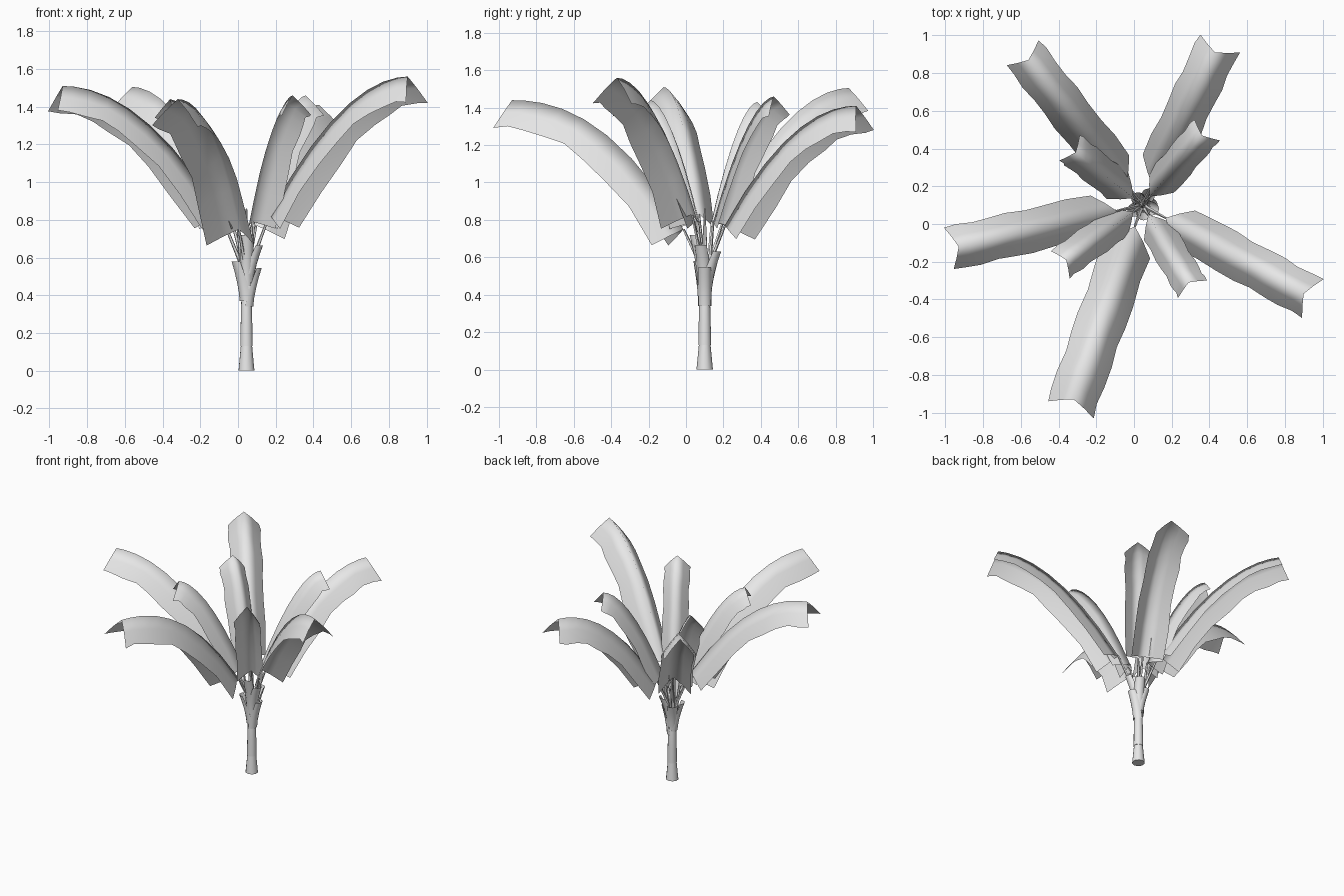
import bpy, math
from mathutils import Vector

if "Cube" in bpy.data.objects:
    bpy.data.objects.remove(bpy.data.objects["Cube"])

grey = bpy.data.materials.new("plain grey")
grey.diffuse_color = (0.8, 0.8, 0.8, 1)
grey.use_nodes = True
grey.node_tree.nodes["Principled BSDF"].inputs["Base Color"].default_value = grey.diffuse_color
AXIS = Vector((0.045, 0.10, 0))          # trunk position
UP = Vector((0, 0, 1))


def make(name, verts, faces, angle=None):
    me = bpy.data.meshes.new(name)
    me.from_pydata(verts, [], faces)
    me.materials.append(grey)
    ob = bpy.data.objects.new(name, me)
    bpy.context.collection.objects.link(ob)
    me.shade_smooth()
    if angle:
        me.set_sharp_from_angle(angle=math.radians(angle))
    return ob


def grid_faces(rows, n, closed=False):
    m = n if closed else n - 1
    return [(r * n + i, r * n + (i + 1) % n, (r + 1) * n + (i + 1) % n, (r + 1) * n + i)
            for r in range(rows - 1) for i in range(m)]


def leaf(name, tip, base_r, base_z, half, drop, power, seed):
    """Arching blade folded along its midrib."""
    tip = Vector(tip)
    out = Vector((tip.x - AXIS.x, tip.y - AXIS.y, 0))
    length = out.length - base_r
    out.normalize()
    side = UP.cross(out)
    rise = tip.z - base_z
    verts, rows = [], 9
    for k in range(rows):
        f = 1 - (1 - k / (rows - 1)) ** 1.25
        mid = AXIS + out * (base_r + length * f) + UP * (base_z + rise * (1 - (1 - f) ** power))
        slope = max(power * rise / length * (1 - f) ** (power - 1), 0.4)
        down = (out * slope - UP).normalized()
        for s in (-1, -0.5, 0, 0.5, 1):
            ripple = 1 + 0.05 * math.sin(k * 2.1 + seed + s)
            w = half * s * ripple
            verts.append(mid + side * w + down * drop * abs(s) ** 1.15 * ripple)
    make(name, verts, grid_faces(rows, 5))
    return AXIS + out * base_r + UP * base_z, out


def tube(name, path, radii, n=6):
    verts = []
    for k, (p, r) in enumerate(zip(path, radii)):
        d = (path[min(k + 1, len(path) - 1)] - path[max(k - 1, 0)]).normalized()
        u = d.cross(Vector((0.3, 1, 0))).normalized()
        v = d.cross(u)
        for i in range(n):
            a = 2 * math.pi * i / n
            verts.append(p + u * r * math.cos(a) + v * r * math.sin(a))
    faces = grid_faces(len(path), n, True)
    faces += [tuple(range(n)), tuple(range((len(path) - 1) * n, len(path) * n))]
    make(name, verts, faces, 50)


# leaves: tip of midrib, base radius, base height, half width, fold depth, arch power
LARGE = [("left", (-0.93, -0.12, 1.51), 0.14, 0.83, 0.115, 0.145, 2.0),
         ("front", (-0.32, -0.93, 1.44), 0.12, 0.75, 0.13, 0.155, 2.2),
         ("right", (0.90, -0.37, 1.56), 0.14, 0.83, 0.115, 0.145, 1.9),
         ("back_right", (0.43, 0.91, 1.41), 0.12, 0.77, 0.115, 0.145, 2.0),
         ("back_left", (-0.56, 0.87, 1.505), 0.14, 0.83, 0.11, 0.135, 1.9)]
SMALL = [("front_left", (-0.36, -0.19, 1.44)), ("front_right", (0.29, -0.31, 1.46)),
         ("back_right", (0.36, 0.47, 1.46)), ("back_left", (-0.31, 0.38, 1.43))]
jobs = [("large_leaf_" + n, *rest) for n, *rest in LARGE]
jobs += [("small_leaf_" + n, tip, 0.06, 0.79, 0.088, 0.11, 1.7) for n, tip in SMALL]

for i, job in enumerate(jobs):
    base, out = leaf(*job, seed=i * 1.7)
    # thin stalk from the trunk to the leaf base
    start = AXIS + out * 0.01 + UP * 0.38
    mid = AXIS + out * 0.035 + UP * 0.58
    tube(job[0].replace("leaf", "stalk"), [start, mid, base], [0.02, 0.011, 0.006], 5)

# trunk: flared foot and upper stem
tube("trunk_foot", [AXIS, AXIS + UP * 0.135], [0.044, 0.031], 10)
tube("trunk_stem", [AXIS + UP * z for z in (0.13, 0.25, 0.40, 0.50)],
     [0.034, 0.032, 0.028, 0.015], 10)
tube("rolled_shoot", [AXIS + UP * z for z in (0.48, 0.65, 0.86)], [0.018, 0.014, 0.004], 6)

# half-open leaf sheaths spreading from the trunk: heading, bottom, top, reach
SHEATHS = [(0, 0.34, 0.545, 0.075), (210, 0.37, 0.58, 0.08), (60, 0.42, 0.63, 0.09),
           (-20, 0.46, 0.665, 0.085), (125, 0.40, 0.57, 0.07), (275, 0.45, 0.72, 0.075)]
for i, (deg, z0, z1, reach) in enumerate(SHEATHS):
    h = math.radians(deg)
    out = Vector((math.cos(h), math.sin(h), 0))
    side = UP.cross(out)
    verts = []
    for k in range(5):
        t = k / 4
        c = AXIS + out * (reach - 0.03) * t ** 1.5 + UP * (z0 + (z1 - z0) * t)
        for j in range(7):
            a = math.radians(-100 + 200 * j / 6) * (1 - 0.25 * t)
            verts.append(c + (out * math.cos(a) + side * math.sin(a)) * 0.036)
    make("sheath_%d" % (i + 1), verts, grid_faces(5, 7))
